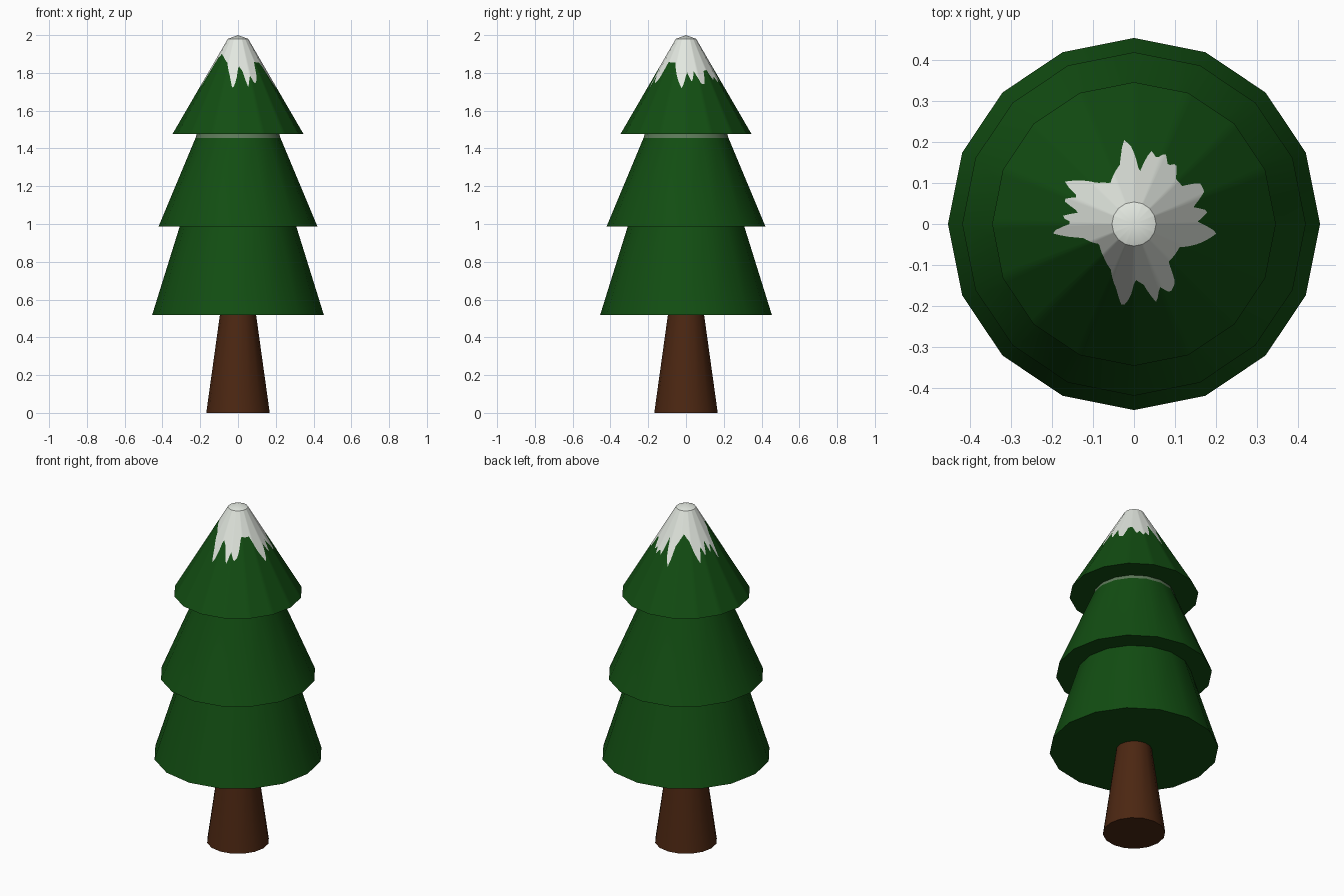
import bpy, bmesh, math

if "Cube" in bpy.data.objects:
    bpy.data.objects.remove(bpy.data.objects["Cube"])

SIDES = 16


def material(name, rgb):
    m = bpy.data.materials.new(name)
    m.diffuse_color = (*rgb, 1.0)
    m.use_nodes = True
    m.node_tree.nodes["Principled BSDF"].inputs["Base Color"].default_value = m.diffuse_color
    return m


green = material("needle_green", (0.006, 0.075, 0.006))
snow = material("snow_white", (0.78, 0.82, 0.76))
frost = material("frosty_green", (0.11, 0.19, 0.10))
bark = material("bark_brown", (0.072, 0.020, 0.006))


def finish(bm, name, mats):
    bmesh.ops.recalc_face_normals(bm, faces=bm.faces)
    mesh = bpy.data.meshes.new(name)
    bm.to_mesh(mesh)
    bm.free()
    for m in mats:
        mesh.materials.append(m)
    ob = bpy.data.objects.new(name, mesh)
    bpy.context.collection.objects.link(ob)
    bpy.ops.object.select_all(action='DESELECT')
    ob.select_set(True)
    bpy.context.view_layer.objects.active = ob
    bpy.ops.object.shade_smooth_by_angle(angle=math.radians(30))
    return ob


def frustum(name, profile, mats, rule=None):
    """Closed 16-sided stack of rings; profile is (radius, height) pairs."""
    bm = bmesh.new()
    rings = [[bm.verts.new((r * math.cos(math.tau * i / SIDES),
                            r * math.sin(math.tau * i / SIDES), z))
              for i in range(SIDES)] for r, z in profile]
    for a, b in zip(rings, rings[1:]):
        for i in range(SIDES):
            j = (i + 1) % SIDES
            f = bm.faces.new((a[i], a[j], b[j], b[i]))
            if rule:
                f.material_index = rule(f.calc_center_median())
    bm.faces.new(rings[0][::-1])
    bm.faces.new(rings[-1])
    return finish(bm, name, mats)


# Trunk and the two lower tiers
frustum("trunk", [(0.168, 0), (0.095, 0.525)], [bark])
frustum("lower_tier", [(0.455, 0.517), (0.307, 0.992)], [green])
# The middle tier has a thin frosted band right under the top tier
frustum("middle_tier", [(0.42, 0.988), (0.225, 1.455), (0.217, 1.48)],
        [green, frost], lambda c: 1 if c.z > 1.455 else 0)

# Lower edge of the snow cap: angle in degrees, radius seen from above
EDGE = [(-6, .205), (2, .155), (10, .185), (16, .15), (25, .19), (32, .19),
        (38, .15), (47, .15), (55, .18), (60, .165), (66, .19), (71, .17),
        (77, .185), (84, .125), (92, .19), (97, .208), (103, .15), (120, .115),
        (132, .135), (149, .20), (154, .15), (161, .185), (168, .135),
        (174, .18), (179, .15), (186, .205), (195, .13), (210, .098),
        (228, .11), (243, .125), (255, .165), (262, .205), (267, .18),
        (271, .135), (279, .15), (286, .20), (292, .165), (298, .19),
        (305, .175), (312, .125), (333, .125), (343, .165), (354, .205)]


def edge_radius(deg):
    if deg > 354:
        deg -= 360
    for (a0, r0), (a1, r1) in zip(EDGE, EDGE[1:]):
        if a0 <= deg <= a1:
            return r0 + (r1 - r0) * (deg - a0) / (a1 - a0)
    return 0.15


# Top tier: snow and needles split along the ragged edge, on a 16-sided cone
R0, Z0, R1, Z1 = 0.347, 1.476, 0.054, 1.98
SUB = 10
bm = bmesh.new()
apex = bm.verts.new((0, 0, 2.0))
base = bm.verts.new((0, 0, Z0))
columns = []
step = math.tau / SIDES
for i in range(SIDES * SUB):
    side, k = divmod(i, SUB)
    a, b, t = side * step, (side + 1) * step, k / SUB
    x = math.cos(a) * (1 - t) + math.cos(b) * t
    y = math.sin(a) * (1 - t) + math.sin(b) * t
    deg = math.degrees(math.atan2(y, x)) % 360
    rs = edge_radius(deg) / math.hypot(x, y)
    zs = Z0 + (Z1 - Z0) * (R0 - rs) / (R0 - R1)
    columns.append([bm.verts.new((x * r, y * r, z))
                    for r, z in ((R0, Z0), (rs, zs), (R1, Z1))])
for i, c in enumerate(columns):
    d = columns[(i + 1) % len(columns)]
    bm.faces.new((base, d[0], c[0]))
    bm.faces.new((c[0], d[0], d[1], c[1]))
    bm.faces.new((c[1], d[1], d[2], c[2])).material_index = 1
    bm.faces.new((c[2], d[2], apex)).material_index = 1
finish(bm, "top_tier", [green, snow])
